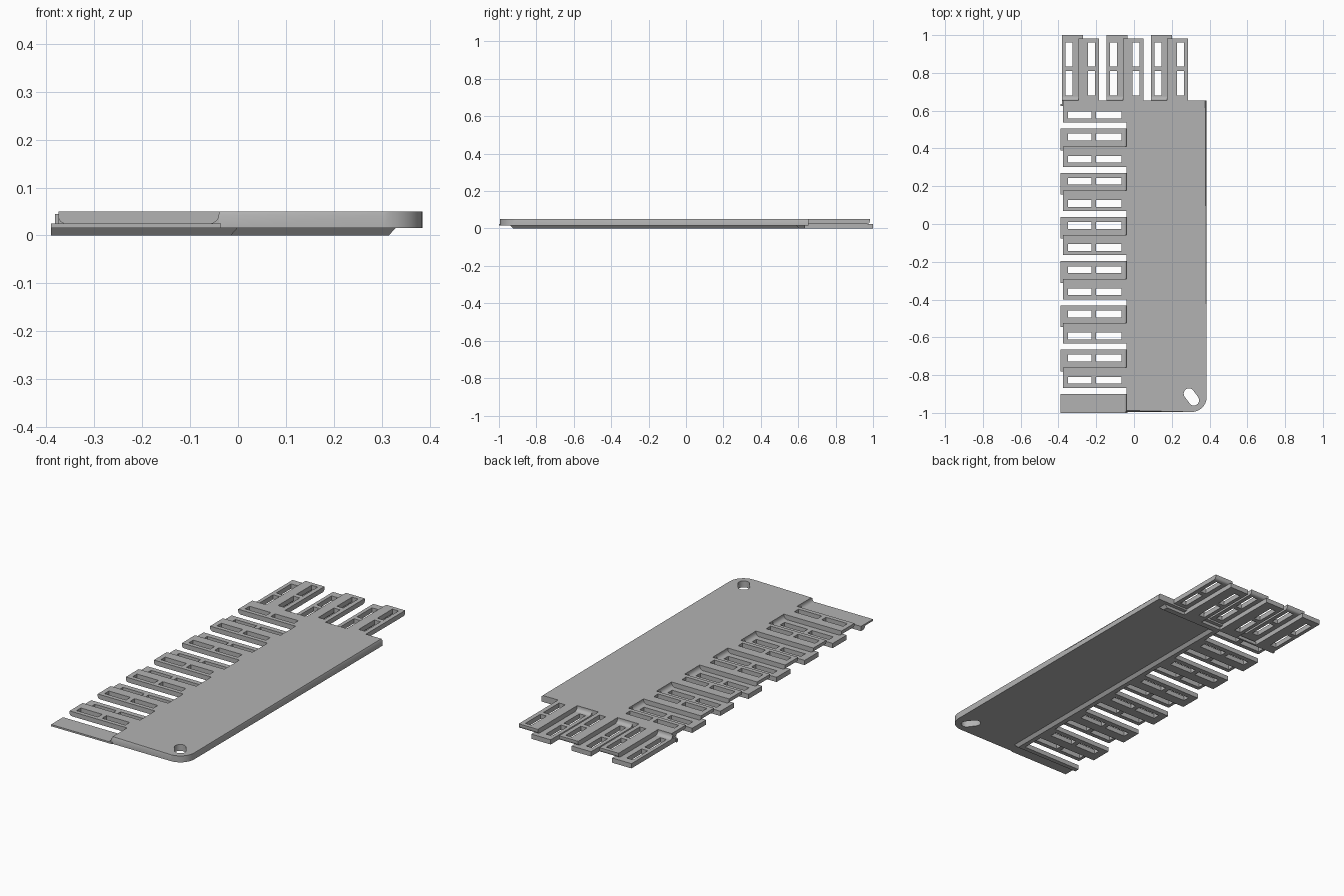
import bpy, bmesh, math

cube = bpy.data.objects.get("Cube")
if cube:
    bpy.data.objects.remove(cube, do_unlink=True)

GREY = (0.45, 0.45, 0.45, 1)
mat = bpy.data.materials.new("plain_grey")
mat.use_nodes = True
mat.diffuse_color = GREY
bsdf = mat.node_tree.nodes["Principled BSDF"]
bsdf.inputs["Base Color"].default_value = GREY
bsdf.inputs["Roughness"].default_value = 0.7

STEP, MID, TOP = 0.016, 0.025, 0.05   # underside recess, layer split, upper face
parts = []


def finish(name, bm):
    bmesh.ops.recalc_face_normals(bm, faces=bm.faces[:])
    mesh = bpy.data.meshes.new(name)
    bm.to_mesh(mesh)
    bm.free()
    mesh.materials.append(mat)
    obj = bpy.data.objects.new(name, mesh)
    bpy.context.collection.objects.link(obj)
    parts.append(obj)
    return obj


def loft(bm, low, high):
    """Close a solid between two matching loops of 3D points."""
    a = [bm.verts.new(p) for p in low]
    b = [bm.verts.new(p) for p in high]
    bm.faces.new(a[::-1])
    bm.faces.new(b)
    n = len(a)
    for i in range(n):
        j = (i + 1) % n
        bm.faces.new((a[i], a[j], b[j], b[i]))


def prism(bm, outline, z0, z1):
    loft(bm, [(x, y, z0) for x, y in outline], [(x, y, z1) for x, y in outline])


def rect(x0, x1, y0, y1):
    return [(x0, y0), (x1, y0), (x1, y1), (x0, y1)]


def arc(cx, cy, r, start, end, n=10):
    angles = [math.radians(start + (end - start) * i / n) for i in range(n + 1)]
    return [(cx + r * math.cos(t), cy + r * math.sin(t)) for t in angles]


def tooth(name, along, across, z0, z1, place, round_tip=False):
    """Ladder-shaped bar with two through slots; place maps (along, across) to x, y."""
    bm = bmesh.new()
    grid = [[bm.verts.new((*place(u, v), z0)) for v in across] for u in along]
    for i in range(len(along) - 1):
        for j in range(len(across) - 1):
            if i in (1, 3) and j == 1:
                continue
            bm.faces.new((grid[i][j], grid[i + 1][j],
                          grid[i + 1][j + 1], grid[i][j + 1]))
    bmesh.ops.recalc_face_normals(bm, faces=bm.faces[:])
    ext = bmesh.ops.extrude_face_region(bm, geom=bm.faces[:], use_keep_orig=True)
    bmesh.ops.translate(bm, vec=(0, 0, z1 - z0),
                        verts=[g for g in ext["geom"] if isinstance(g, bmesh.types.BMVert)])
    bmesh.ops.recalc_face_normals(bm, faces=bm.faces[:])
    if round_tip:
        tip = set(grid[-1])
        edges = [e for e in bm.edges if e.verts[0] in tip and e.verts[1] in tip]
        bmesh.ops.bevel(bm, geom=edges, offset=0.014, segments=4,
                        profile=0.5, affect='EDGES')
    return finish(name, bm)


def fillet(name, edge, a, b, place):
    """Concave curve between a lower tooth and the plate edge."""
    r = 0.02
    section = [(edge, MID)] + arc(edge + r, MID + r, r, 270, 180, 6)
    bm = bmesh.new()
    loft(bm, [(*place(u, a), z) for u, z in section],
         [(*place(u, b), z) for u, z in section])
    finish(name, bm)


def to_side(u, v):
    return (-u, v)


def to_back(u, v):
    return (v, u)


# Main plate with a rounded, chamfered outer corner
bm = bmesh.new()
outline = [(-0.04, -0.995)] + arc(0.305, -0.915, 0.08, -90, 0) + [(0.385, 0.655), (-0.04, 0.655)]
prism(bm, outline, STEP, TOP)
rim = [e for e in bm.edges
       if all(abs(v.co.z - TOP) < 1e-4 for v in e.verts)
       and not all(v.co.y > 0.6 for v in e.verts)
       and not all(v.co.x < 0 for v in e.verts)]
bmesh.ops.bevel(bm, geom=rim, offset=0.008, segments=1, affect='EDGES')
plate = finish("main_plate", bm)

# Slanted hanging hole through the corner
bm = bmesh.new()
prism(bm, arc(0.317, -0.933, 0.028, -145, 35) + arc(0.291, -0.898, 0.028, 35, 215), -0.1, 0.1)
cutter = finish("hole_cutter", bm)
cutter.hide_render = True
cut = plate.modifiers.new("hole", 'BOOLEAN')
cut.operation = 'DIFFERENCE'
cut.solver = 'EXACT'
cut.object = cutter
bpy.context.view_layer.objects.active = plate
bpy.ops.object.modifier_apply(modifier=cut.name)
parts.remove(cutter)
bpy.data.objects.remove(cutter, do_unlink=True)

# Raised underside ledge with sloped inner walls
S = 0.015
ledge = [((-0.39, -0.94), (0, S)), ((0, -0.94), (-S, S)), ((0, 0.59), (-S, S)),
         ((0.33, 0.59), (-S, S)), ((0.33, 0.635), (-S, 0)), ((-0.39, 0.635), (0, 0)),
         ((-0.39, 0.625), (0, 0)), ((-0.04, 0.625), (0, 0)),
         ((-0.04, -0.9), (0, 0)), ((-0.39, -0.9), (0, 0))]
bm = bmesh.new()
loft(bm, [(p[0] + d[0], p[1] + d[1], 0) for p, d in ledge],
     [(p[0], p[1], STEP + 0.001) for p, d in ledge])
finish("underside_ledge", bm)

# Thin front tab and the filled corner between both combs
bm = bmesh.new()
prism(bm, rect(-0.39, -0.035, -1.0, -0.9), STEP, MID)
finish("front_tab", bm)
fillet("front_tab_fillet", 0.04, -0.995, -0.9, to_side)
bm = bmesh.new()
prism(bm, rect(-0.375, -0.035, 0.615, 0.655), MID, TOP)
finish("corner_bridge", bm)

# Side comb: seven upper teeth alternating with six lower teeth
PITCH = 0.234
for i in range(7):
    y = 0.577 - PITCH * i
    tooth(f"side_upper_tooth_{i + 1}", [0.03, 0.065, 0.2, 0.225, 0.35, 0.375],
          [y - 0.04, y - 0.018, y + 0.018, y + 0.068 if i else 0.62],
          MID, TOP, to_side, True)
for i in range(6):
    y = 0.46 - PITCH * i
    tooth(f"side_lower_tooth_{i + 1}", [0.03, 0.065, 0.2, 0.225, 0.35, 0.39],
          [y - 0.07, y - 0.018, y + 0.018, y + 0.045], 0, MID, to_side)
    fillet(f"side_fillet_{i + 1}", 0.04, y - 0.05, y + 0.045, to_side)

# Back comb: three lower and three upper teeth, side by side
for i in range(3):
    x = -0.344 + 0.2355 * i
    tooth(f"back_lower_tooth_{i + 1}", [0.625, 0.68, 0.81, 0.835, 0.96, 1.0],
          [x - 0.038, x - 0.018, x + 0.018, x + 0.075], 0, MID, to_back)
    fillet(f"back_fillet_{i + 1}", 0.655, x - 0.038, x + 0.05, to_back)
    x += 0.119
    tooth(f"back_upper_tooth_{i + 1}", [0.64, 0.68, 0.81, 0.835, 0.96, 0.983],
          [x - 0.07, x - 0.018, x + 0.018, x + 0.041], MID, TOP, to_back, True)

# Smooth curves, crisp edges
bpy.context.view_layer.update()
bpy.ops.object.select_all(action='DESELECT')
for obj in parts:
    obj.select_set(True)
bpy.context.view_layer.objects.active = plate
bpy.ops.object.shade_smooth_by_angle(angle=math.radians(30))
